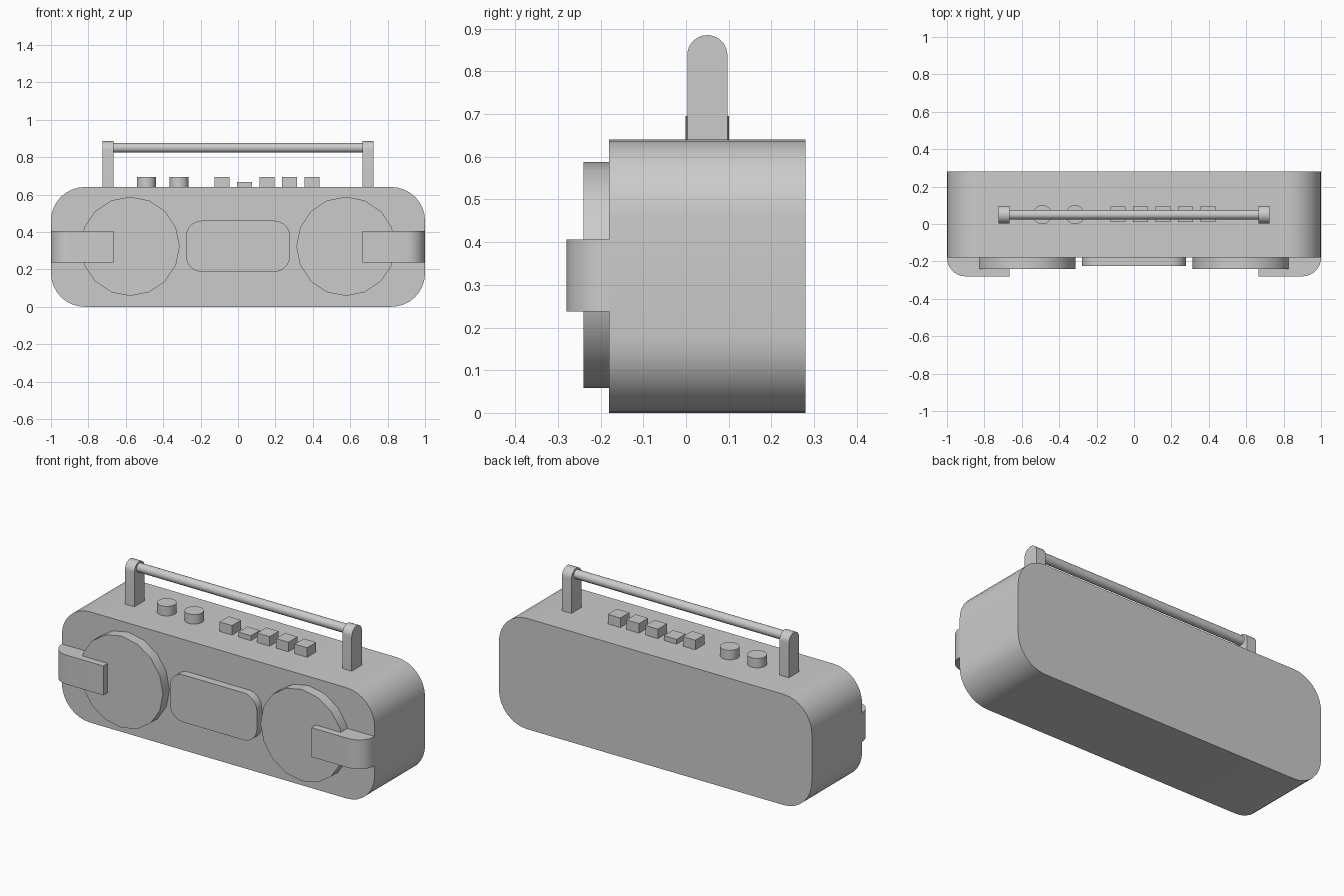
import bpy, bmesh, math

old = bpy.data.objects.get("Cube")
if old:
    bpy.data.objects.remove(old, do_unlink=True)

grey = bpy.data.materials.new("plain_grey")
grey.use_nodes = True
COLOUR = (0.6, 0.6, 0.6, 1)
grey.diffuse_color = COLOUR
grey.node_tree.nodes["Principled BSDF"].inputs["Base Color"].default_value = COLOUR


def prism(name, outline, axis, lo, hi):
    """Extrude a 2D outline along an axis, from lo to hi."""
    place = {"x": lambda p, d: (d, p[0], p[1]),
             "y": lambda p, d: (p[0], d, p[1]),
             "z": lambda p, d: (p[0], p[1], d)}[axis]
    bm = bmesh.new()
    ends = [[bm.verts.new(place(p, d)) for p in outline] for d in (lo, hi)]
    for ring in ends:
        bm.faces.new(ring)
    n = len(outline)
    for i in range(n):
        j = (i + 1) % n
        bm.faces.new((ends[0][i], ends[0][j], ends[1][j], ends[1][i]))
    bmesh.ops.recalc_face_normals(bm, faces=bm.faces)
    mesh = bpy.data.meshes.new(name)
    bm.to_mesh(mesh)
    bm.free()
    obj = bpy.data.objects.new(name, mesh)
    bpy.context.collection.objects.link(obj)
    mesh.materials.append(grey)
    bpy.ops.object.select_all(action="DESELECT")
    obj.select_set(True)
    bpy.context.view_layer.objects.active = obj
    bpy.ops.object.shade_smooth_by_angle(angle=math.radians(30))
    return obj


def arc(cx, cy, r, start, sweep, steps):
    """Points along an arc, angles in degrees."""
    angles = [math.radians(start + sweep * i / steps) for i in range(steps + 1)]
    return [(cx + r * math.cos(a), cy + r * math.sin(a)) for a in angles]


def circle(cx, cy, r, sides):
    return arc(cx, cy, r, 0, 360, sides)[:-1]


def rounded(x0, x1, z0, z1, r, steps=8):
    return (arc(x1 - r, z1 - r, r, 0, 90, steps) + arc(x0 + r, z1 - r, r, 90, 90, steps)
            + arc(x0 + r, z0 + r, r, 180, 90, steps) + arc(x1 - r, z0 + r, r, 270, 90, steps))


def rect(x0, x1, y0, y1):
    return [(x0, y0), (x1, y0), (x1, y1), (x0, y1)]


# Case and centre panel
FRONT, TOP = -0.18, 0.64
prism("case", rounded(-1, 1, 0, TOP, 0.18), "y", FRONT, 0.28)
prism("centre_panel", rounded(-0.278, 0.278, 0.187, 0.46, 0.085), "y", -0.225, FRONT)

# Speakers, corner brackets and handle posts on both sides
for side, s in (("left", 1), ("right", -1)):
    prism(side + "_speaker", circle(s * 0.577, 0.323, 0.265, 16), "y", -0.24, FRONT)
    bracket = [(0.665, FRONT), (0.665, -0.28)] + arc(0.9, FRONT, 0.1, -90, 90, 8)
    prism(side + "_bracket", [(s * x, y) for x, y in bracket], "z", 0.237, 0.406)
    post = [(0.003, TOP)] + arc(0.05, 0.838, 0.047, 180, -180, 16) + [(0.097, TOP)]
    prism(side + "_handle_post", post, "x", *sorted((s * 0.665, s * 0.725)))

# Handle bar
prism("handle_bar", circle(0.05, 0.85, 0.026, 20), "x", -0.665, 0.665)

# Knobs and buttons along the top, the second button pressed
for i, x in enumerate((-0.49, -0.315)):
    prism(f"knob_{i + 1}", circle(x, 0.05, 0.051, 32), "z", TOP, 0.695)
for i in range(5):
    x = -0.085 + 0.12 * i
    prism(f"button_{i + 1}", rect(x - 0.04, x + 0.04, 0.01, 0.093), "z",
          TOP, 0.668 if i == 1 else 0.695)
